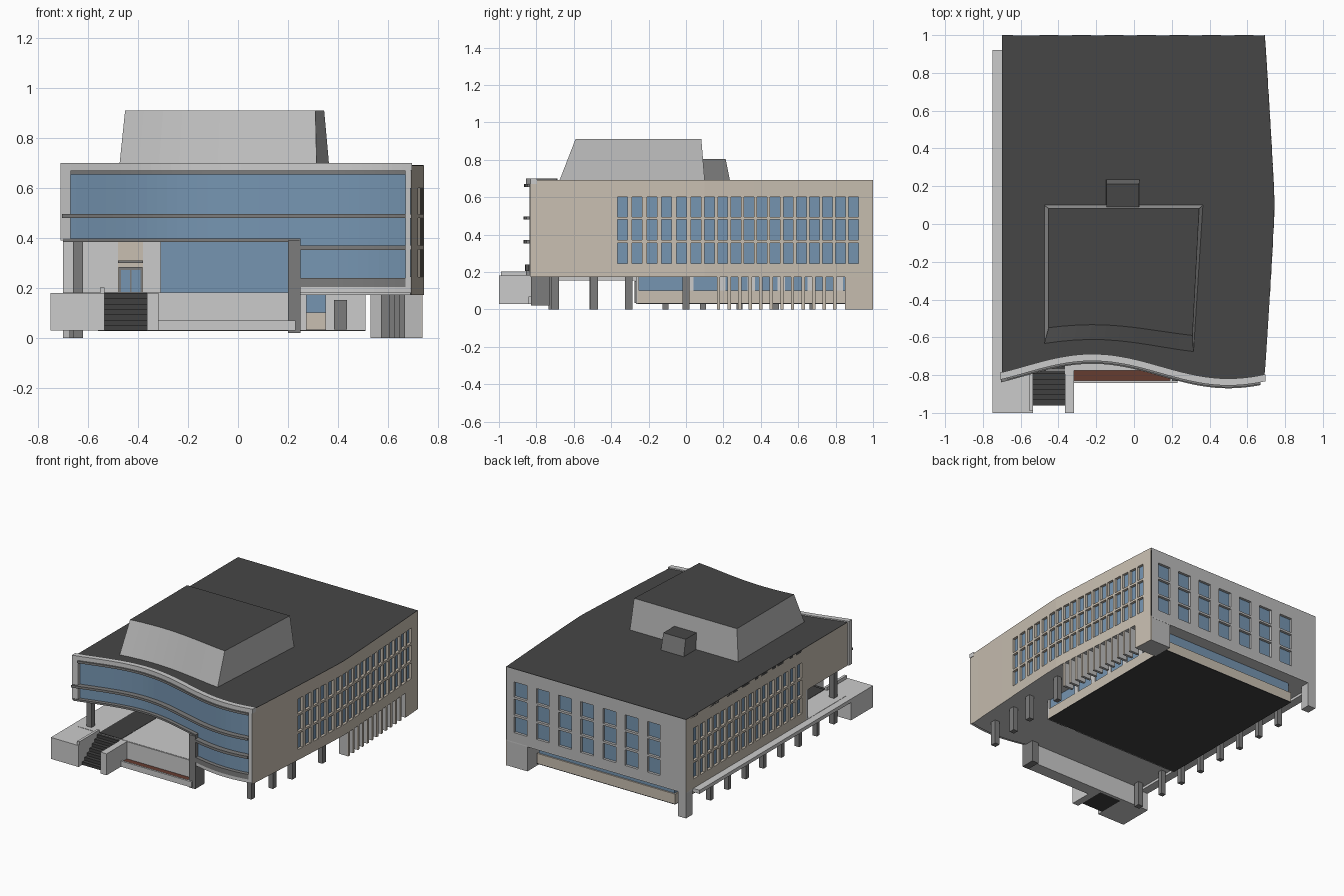
import bpy, bmesh, math
from math import cos, pi

if "Cube" in bpy.data.objects:
    bpy.data.objects.remove(bpy.data.objects["Cube"])


def material(name, c):
    m = bpy.data.materials.new(name)
    m.diffuse_color = (*c, 1)
    m.use_nodes = True
    m.node_tree.nodes["Principled BSDF"].inputs["Base Color"].default_value = m.diffuse_color
    return m


BEIGE = material("beige", (.58, .52, .44))
GLASS = material("glass", (.18, .3, .44))
ROOF = material("roof_dark", (.062, .062, .062))
DARK = material("dark_grey", (.2, .2, .2))
BLACK = material("black", (.05, .05, .05))
SOIL = material("soil", (.13, .045, .03))
GREY = material("wall_grey", (.5, .5, .5))


def make(name, bm, mats=(), recalc=True):
    bmesh.ops.remove_doubles(bm, verts=bm.verts, dist=1e-5)
    if recalc:
        bmesh.ops.recalc_face_normals(bm, faces=bm.faces)
    me = bpy.data.meshes.new(name)
    bm.to_mesh(me)
    bm.free()
    for m in mats:
        me.materials.append(m)
    ob = bpy.data.objects.new(name, me)
    bpy.context.collection.objects.link(ob)
    return ob


def loft(name, low, high, mat=None, top=None):
    """Solid between two matching 3D outlines; optional other material on top."""
    bm = bmesh.new()
    a = [bm.verts.new(p) for p in low]
    b = [bm.verts.new(p) for p in high]
    n = len(a)
    for i in range(n):
        bm.faces.new((a[i], a[(i + 1) % n], b[(i + 1) % n], b[i]))
    bm.faces.new(a[::-1])
    bm.faces.new(b).material_index = 1 if top else 0
    return make(name, bm, [mat, top] if top else [mat] if mat else [])


def prism(name, pts, z0, z1, mat=None):
    return loft(name, [(*p, z0) for p in pts], [(*p, z1) for p in pts], mat)


def box(name, x0, x1, y0, y1, z0, z1, mat=None):
    return prism(name, [(x0, y0), (x1, y0), (x1, y1), (x0, y1)], z0, z1, mat)


def span(a, b, n):
    return [a + (b - a) * i / n for i in range(n + 1)]


def front_y(x):          # wavy front facade
    return -.765 + .065 * cos(pi * (x + .22) / .72)


def right_x(y):          # bowed right facade
    return .692 + .053 * max(0, 1 - abs((y - .1) / .92) ** 1.15)


def ribbon(name, x0, x1, d0, d1, z0, z1, mat=None):
    """Band following the wavy front, from offset d0 to d1."""
    xs = span(x0, x1, max(1, int((x1 - x0) / .04)))
    pts = [(x, front_y(x) + d0) for x in xs] + [(x, front_y(x) + d1) for x in xs[::-1]]
    return prism(name, pts, z0, z1, mat)


ROWS = [(.245, .355), (.37, .48), (.495, .6)]


def window_wall(name, pos, normal, s_range, z_range, wins, mats, extra=(), depth=.018):
    """Facade sheet with recessed window panes; pos(s) gives the plan point."""
    ss = sorted({*s_range, *extra, *(v for w in wins for v in w)})
    zs = sorted({*z_range, *(v for r in ROWS for v in r)})
    bm = bmesh.new()

    def P(s, z, d=0):
        x, y = pos(s)
        return (x - normal[0] * d, y - normal[1] * d, z)

    def quad(ps, mi=0):
        bm.faces.new([bm.verts.new(p) for p in ps]).material_index = mi
    for s0, s1 in zip(ss, ss[1:]):
        for z0, z1 in zip(zs, zs[1:]):
            c = [(s0, z0), (s1, z0), (s1, z1), (s0, z1)]
            if (s0, s1) in wins and (z0, z1) in ROWS:
                for a, b in zip(c, c[1:] + c[:1]):
                    quad([P(*a), P(*b), P(*b, depth), P(*a, depth)])
                quad([P(*q, depth) for q in c], 1)
            else:
                quad([P(*q) for q in c])
    return make(name, bm, mats)


# Facades: right (bowed), left, back
starts = [-.367 + .079 * i for i in range(6)] + [.1 + .07 * i for i in range(12)]
window_wall("right_facade", lambda y: (right_x(y), y), (1, 0), (-.832, 1), (.172, .691),
            [(s, s + .053) for s in starts], [BEIGE, GLASS], extra=span(-.75, -.42, 5))
left_w = [(-.285 + i * .0767, -.285 + i * .0767 + .052) for i in range(16)]
window_wall("left_facade", lambda y: (-.7, y), (-1, 0), (-.33, 1), (.18, .69),
            left_w, [BEIGE, GLASS])
box("left_facade_front", -.7, -.68, -.79, -.33, .39, .69, BEIGE)
back_w = [(-.5 + i * .172, -.5 + i * .172 + .1) for i in range(7)]
window_wall("back_facade", lambda x: (x, 1), (0, 1), (-.7, .69), (.18, .69),
            back_w, [GREY, GLASS])

# Roof and floor plates share the plan outline
front = [(x, front_y(x)) for x in span(-.7, .69, 32)]
side = [(right_x(y) - .001, y) for y in span(-.75, .999, 24)]
prism("roof", front + side + [(-.7, .999)], .675, .692, ROOF)
prism("floor_plate", [(-.7, -.77), (.21, -.77)] + [p for p in front if p[0] > .21]
      + side + [(-.7, .999)], .172, .182)
prism("porch_ceiling", [p for p in front if p[0] < .23] + [(.22, -.34), (-.7, -.34)], .388, .4)

# Wavy glazed front with frame and ledges
ribbon("front_glass_upper", -.69, .69, -.003, .01, .39, .68, GLASS)
ribbon("front_glass_lower", .23, .69, -.003, .01, .19, .39, GLASS)
ribbon("front_parapet", -.71, .697, -.025, .012, .67, .7)
ribbon("front_frame_left", -.71, -.67, -.025, .012, .39, .67)
ribbon("front_frame_right", .67, .691, -.025, .012, .18, .67)
ribbon("front_sill", .25, .67, -.025, .012, .18, .205)
ribbon("ledge_top", -.67, .67, -.035, .0, .655, .67, DARK)
ribbon("ledge_middle", -.705, .67, -.04, .0, .48, .496, DARK)
ribbon("ledge_porch", -.7, .25, -.03, .0, .385, .398, DARK)
ribbon("ledge_lower", .25, .67, -.04, .0, .352, .37, DARK)
ribbon("ledge_base", .25, .67, -.03, .0, .205, .24, DARK)
box("front_fin", .2, .25, -.83, -.73, .02, .39, DARK)

# Porch recess
box("porch_side_wall", .2, .225, -.76, -.34, .18, .39)
box("porch_back_wall", -.7, .2, -.35, -.33, .18, .39)
box("porch_glass", -.31, .2, -.362, -.35, .182, .388, GLASS)
box("porch_door_panel", -.48, -.38, -.356, -.35, .182, .388, BEIGE)
box("porch_door_frame", -.478, -.382, -.364, -.356, .182, .285, DARK)
for i, x in enumerate((-.468, -.427)):
    box(f"porch_door_{i}", x, x + .036, -.368, -.364, .185, .272, GLASS)
box("porch_door_canopy", -.48, -.38, -.385, -.356, .3, .31, DARK)


# Rooftop penthouse with slightly wavy front, and small hatch
def crown(fl, fr, br, bl, z, base, drop):
    xs = span(fl, fr, 10)
    return [(x, base + drop * cos(pi * (x + .22) / .72), z) for x in xs] + [(*br, z), (*bl, z)]


loft("penthouse", crown(-.475, .315, (.365, .1), (-.475, .1), .69, -.65, .038),
     crown(-.452, .31, (.345, .082), (-.452, .082), .912, -.567, .034), GREY, ROOF)
loft("roof_hatch", [(-.147, .08, .69), (.03, .08, .69), (.03, .235, .69), (-.147, .235, .69)],
     [(-.145, .08, .805), (.027, .08, .805), (.027, .212, .805), (-.145, .212, .805)], DARK, ROOF)

# Ground floor core with window band
box("core_floor", -.56, .51, -.26, .92, .029, .034, BLACK)
box("core_base", -.56, .51, -.26, .92, .032, .102, BEIGE)
box("core_glass", -.55, .5, -.25, .91, .1, .175, GLASS)
for i, y in enumerate((0, .17, .33, .49, .65, .8)):
    box(f"core_pier_{i}", -.557, .507, y, y + .04, .1, .175)
box("core_front_wall", .35, .51, -.268, -.25, .03, .175)
box("core_front_wall_left", -.56, .275, -.268, -.25, .03, .175)
box("core_front_door", .385, .437, -.276, -.268, .035, .152, DARK)

# Legs, columns and fins
prism("back_leg_right", [(.53, .85), (right_x(.85) - .004, .85), (.69, .998), (.53, .998)], 0, .18, GREY)
prism("back_leg_facing", [(right_x(.85) - .004, .85), (right_x(.85), .85), (.693, 1), (.688, 1)], 0, .18, BEIGE)
box("back_leg_left", -.7, -.64, .93, 1, 0, .18, GREY)
for i, y in enumerate((-.7, -.49, -.305, 0)):
    x = .59 + .02 * i
    box(f"right_column_{i}", x - .018, x + .018, y - .02, y + .02, 0, .175, DARK)
for i in range(12):
    y = .165 + i * .0565
    x = right_x(y)
    box(f"right_fin_{i}", x - .075, x - .008, y, y + .018, 0, .175, GREY)
    box(f"right_fin_facing_{i}", x - .008, x - .003, y, y + .018, 0, .175, BEIGE)
for i, y in enumerate((-.5, -.305, -.11, .09, .285, .48, .675)):
    box(f"left_column_{i}", -.675, -.64, y - .016, y + .016, 0, .175, DARK)
box("porch_column", -.66, -.62, -.735, -.695, 0, .39, DARK)

# Walkway, terrace, stairs and planter
box("left_walkway", -.75, -.69, -.78, .92, .155, .18)
box("terrace_block", -.75, -.535, -1, -.77, .03, .18)
box("terrace_upstand", -.553, -.535, -.99, -.77, .18, .203)
box("terrace_wall", -.75, .23, -.775, -.755, .03, .18)
box("terrace_path", -.535, -.365, -.77, -.36, .18, .184, BLACK)
box("stair_cheek", -.365, -.318, -1, -.77, .03, .18)
for i in range(7):
    box(f"step_{i}", -.535, -.365, -.96 + i * .0275, -.77, .03 + i * .0214, .03 + (i + 1) * .0214, BLACK)
box("planter_front", -.318, .23, -.842, -.828, .03, .07)
box("planter_end", .19, .23, -.828, -.77, .03, .07)
box("planter_base", -.318, .19, -.828, -.775, .03, .04)
box("planter_soil", -.318, .19, -.828, -.775, .04, .06, SOIL)
